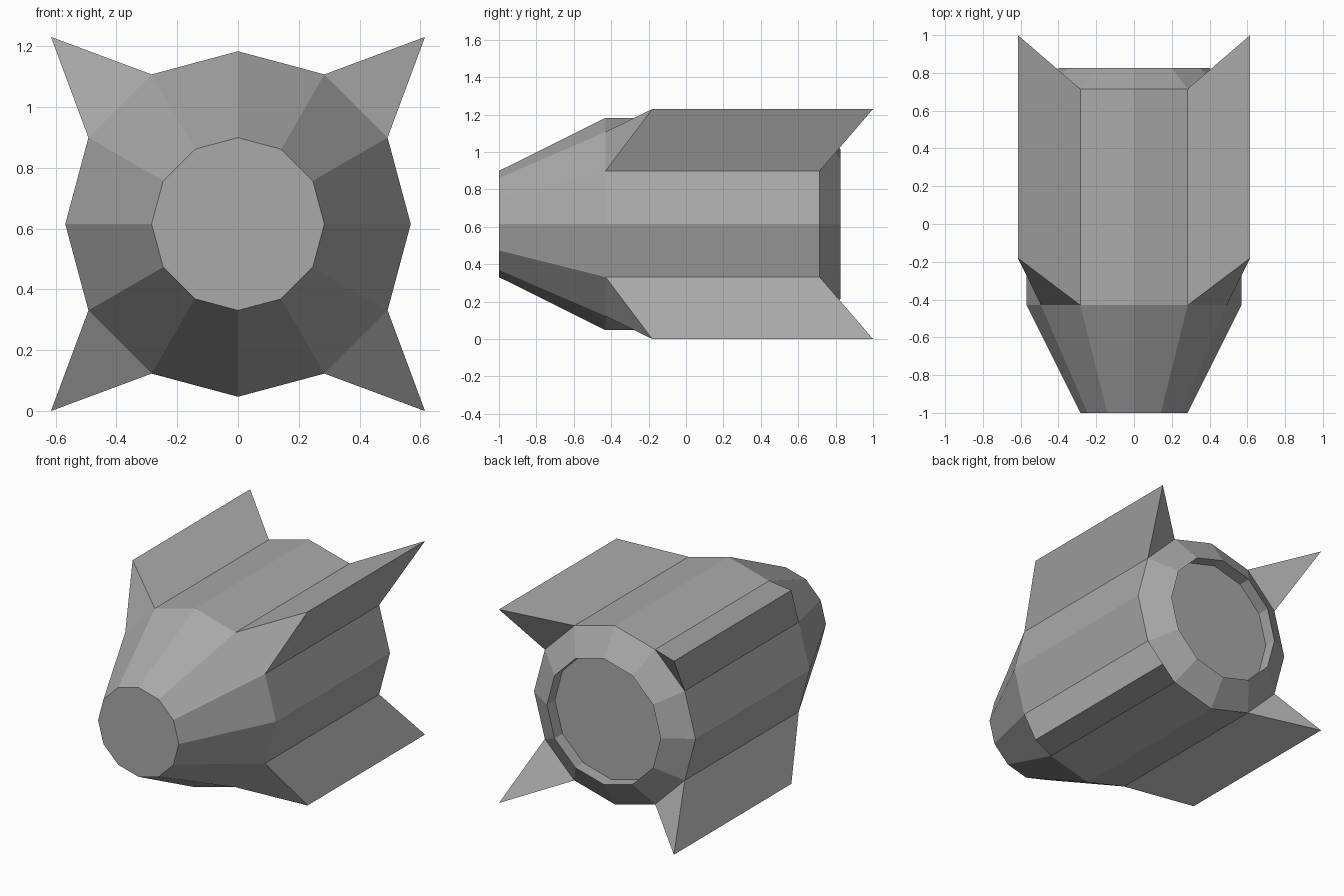
import bpy
import math

if "Cube" in bpy.data.objects:
    bpy.data.objects.remove(bpy.data.objects["Cube"])

SIDES = 12
CENTRE_Z = 0.615
R = 0.568
FRONT_Y, BACK_Y = -0.43, 0.715

grey = bpy.data.materials.new("plain grey")
grey.diffuse_color = (0.40, 0.40, 0.40, 1)
grey.use_nodes = True
grey.node_tree.nodes["Principled BSDF"].inputs["Base Color"].default_value = grey.diffuse_color


def ring_point(radius, y, degrees):
    a = math.radians(degrees)
    return (radius * math.cos(a), y, CENTRE_Z + radius * math.sin(a))


def make_object(name, verts, faces):
    mesh = bpy.data.meshes.new(name)
    mesh.from_pydata(verts, [], faces)
    mesh.materials.append(grey)
    obj = bpy.data.objects.new(name, mesh)
    bpy.context.collection.objects.link(obj)
    return obj


# Hull: rings from the blunt nose to the recessed floor of the exhaust
profile = [(R / 2, -1.0), (R, FRONT_Y), (R, BACK_Y), (0.40, 0.825), (0.40, 0.745)]
verts = [ring_point(r, y, i * 360 / SIDES) for r, y in profile for i in range(SIDES)]
faces = []
for k in range(len(profile) - 1):
    for i in range(SIDES):
        j = (i + 1) % SIDES
        a, b = k * SIDES, (k + 1) * SIDES
        faces.append((a + i, b + i, b + j, a + j)[::-1])
last = (len(profile) - 1) * SIDES
faces.append(tuple(range(SIDES)))                            # nose cap
faces.append(tuple(reversed(range(last, last + SIDES))))     # exhaust floor
make_object("hull", verts, faces)

# Four swept wedge fins rising from the diagonal hull panels
for name, angle in (("fin_upper_right", 45), ("fin_upper_left", 135),
                    ("fin_lower_left", 225), ("fin_lower_right", 315)):
    tip = 0.615 * math.sqrt(2)
    fin = []
    for base_y, tip_y in ((FRONT_Y, -0.18), (BACK_Y, 1.0)):
        fin += [ring_point(R, base_y, angle - 15),
                ring_point(tip, tip_y, angle),
                ring_point(R, base_y, angle + 15)]
    make_object(name, fin, [(0, 1, 2), (5, 4, 3), (0, 3, 4, 1), (1, 4, 5, 2)])
